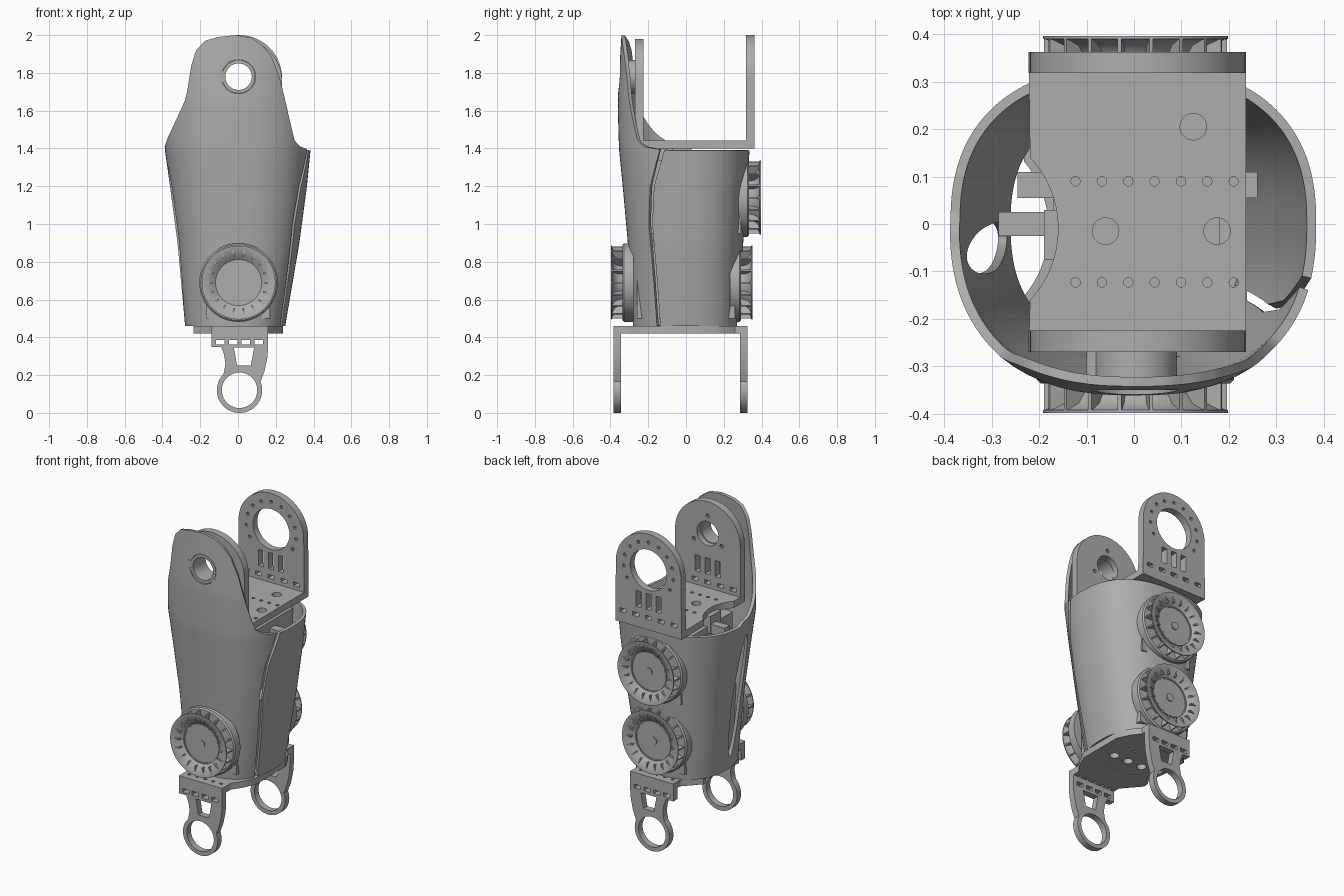
import bpy, bmesh, math
from mathutils import Matrix, Vector

if "Cube" in bpy.data.objects:
    bpy.data.objects.remove(bpy.data.objects["Cube"])

grey = bpy.data.materials.new("mid_grey")
grey.use_nodes = True
GREY = (0.42, 0.42, 0.42, 1)
grey.diffuse_color = GREY
grey.node_tree.nodes["Principled BSDF"].inputs["Base Color"].default_value = GREY


def link(name, mesh, matrix=None):
    ob = bpy.data.objects.new(name, mesh)
    bpy.context.scene.collection.objects.link(ob)
    mesh.materials.clear()
    mesh.materials.append(grey)
    if matrix:
        ob.matrix_world = matrix
    return ob


def from_bmesh(name, bm, matrix=None):
    mesh = bpy.data.meshes.new(name)
    bm.to_mesh(mesh)
    bm.free()
    return link(name, mesh, matrix)


def bake(ob):
    bpy.context.view_layer.update()
    dg = bpy.context.evaluated_depsgraph_get()
    mesh = bpy.data.meshes.new_from_object(ob.evaluated_get(dg))
    ob.modifiers.clear()
    ob.data = mesh


def smooth(ob, angle=32):
    bpy.ops.object.select_all(action='DESELECT')
    ob.select_set(True)
    bpy.context.view_layer.objects.active = ob
    bpy.ops.object.shade_smooth_by_angle(angle=math.radians(angle))


def arc(cx, cy, r, a0=0, a1=360, n=32):
    full = abs(a1 - a0) == 360
    steps = n if full else n - 1
    angles = [math.radians(a0 + (a1 - a0) * i / steps) for i in range(n)]
    return [(cx + r * math.cos(a), cy + r * math.sin(a)) for a in angles]


def rect(cx, cy, w, h):
    return [(cx - w / 2, cy - h / 2), (cx + w / 2, cy - h / 2),
            (cx + w / 2, cy + h / 2), (cx - w / 2, cy + h / 2)]


def plate(name, loops, thick, loc, upright):
    """Flat plate from an outline followed by hole loops."""
    cu = bpy.data.curves.new(name, 'CURVE')
    cu.dimensions = '2D'
    cu.fill_mode = 'BOTH'
    cu.extrude = thick / 2
    for loop in loops:
        sp = cu.splines.new('POLY')
        sp.points.add(len(loop) - 1)
        for p, (x, y) in zip(sp.points, loop):
            p.co = (x, y, 0, 1)
        sp.use_cyclic_u = True
    tmp = bpy.data.objects.new(name + "_curve", cu)
    bpy.context.scene.collection.objects.link(tmp)
    bake_mesh = None
    bpy.context.view_layer.update()
    dg = bpy.context.evaluated_depsgraph_get()
    bake_mesh = bpy.data.meshes.new_from_object(tmp.evaluated_get(dg))
    bpy.data.objects.remove(tmp)
    turn = Matrix.Rotation(math.pi / 2, 4, 'X') if upright else Matrix()
    ob = link(name, bake_mesh, Matrix.Translation(loc) @ turn)
    smooth(ob)
    return ob


def box(name, lo, hi):
    bm = bmesh.new()
    lo, hi = Vector(lo), Vector(hi)
    m = Matrix.Translation((lo + hi) / 2) @ Matrix.Diagonal((*(hi - lo), 1))
    bmesh.ops.create_cube(bm, size=1, matrix=m)
    return from_bmesh(name, bm)


def lerp_table(table, k):
    if k <= table[0][0]:
        return table[0][1:]
    for a, b in zip(table, table[1:]):
        if k <= b[0]:
            f = (k - a[0]) / (b[0] - a[0])
            return [p + (q - p) * f for p, q in zip(a[1:], b[1:])]
    return table[-1][1:]


# Shell: height -> half sizes toward -x, +x, -y, +y
SECTION = [(.46, .28, .25, .28, .27), (.9, .32, .325, .308, .303), (1.2, .36, .365, .335, .325),
           (1.4, .388, .385, .355, .337), (1.65, .388, .385, .362, .337), (2, .388, .385, .342, .337)]
# Top edge of the front panel: x -> height
RIM = [(-.388, 1.41), (-.375, 1.45), (-.32, 1.57), (-.28, 1.66), (-.26, 1.75), (-.252, 1.82),
       (-.22, 1.92), (-.17, 1.97), (-.1, 1.99), (0, 2), (.08, 1.985), (.14, 1.94), (.18, 1.885),
       (.22, 1.78), (.27, 1.56), (.3, 1.44), (.33, 1.41), (.38, 1.39)]
SEAM = [(.46, .145), (.7, .162), (1, .188), (1.2, .18), (1.4, .125)]
POWER = 2.4


def shell_point(a, z):
    xn, xp, yn, yp = lerp_table(SECTION, z)
    c, s = math.cos(a), math.sin(a)
    return Vector(((xp if c > 0 else -xn) * abs(c) ** (2 / POWER),
                   (yp if s > 0 else -yn) * abs(s) ** (2 / POWER), z))


def seam_angle(z):
    return -math.asin((lerp_table(SEAM, z)[0] / lerp_table(SECTION, z)[2]) ** (POWER / 2))


def build_shell(cols=180, rows=28, gap=.075):
    bm = bmesh.new()
    grid = []
    for i in range(cols + 1):
        turn = gap / 2 + (2 * math.pi - gap) * i / cols
        edge = shell_point(seam_angle(1.4) - turn, 1.4)
        top = lerp_table(RIM, edge.x)[0] if edge.y < 0 else 1.39
        zs = [.46 + (top - .46) * j / rows for j in range(rows + 1)]
        grid.append([bm.verts.new(shell_point(seam_angle(z) - turn, z)) for z in zs])
    for a, b in zip(grid, grid[1:]):
        for j in range(rows):
            bm.faces.new((a[j], a[j + 1], b[j + 1], b[j]))
    ob = from_bmesh("shell", bm)
    mod = ob.modifiers.new("thickness", 'SOLIDIFY')
    mod.thickness, mod.offset = .02, -1
    # Pivot hole in the front panel and lens shaped slot in the side
    bm = bmesh.new()
    bmesh.ops.create_cone(bm, cap_ends=True, segments=40, radius1=.09, radius2=.09, depth=.3,
                          matrix=Matrix.Translation((.003, -.34, 1.78)) @ Matrix.Rotation(math.pi / 2, 4, 'X'))
    hole = from_bmesh("pivot_cutter", bm)
    bm = bmesh.new()
    bmesh.ops.create_uvsphere(bm, u_segments=24, v_segments=24, radius=1,
                              matrix=Matrix.Translation((-.33, -.05, .92)) @ Matrix.Rotation(.06, 4, 'X')
                              @ Matrix.Diagonal((.16, .05, .4, 1)))
    slot = from_bmesh("slot_cutter", bm)
    for cutter in (hole, slot):
        cutter.hide_render = True
        mod = ob.modifiers.new("cut", 'BOOLEAN')
        mod.operation, mod.object, mod.solver = 'DIFFERENCE', cutter, 'EXACT'
    bake(ob)
    for cutter in (hole, slot):
        bpy.data.objects.remove(cutter)
    smooth(ob, 40)


def lathe(name, profile, matrix, closed=False, steps=72):
    bm = bmesh.new()
    vs = [bm.verts.new((r, 0, d)) for r, d in profile]
    es = [bm.edges.new(p) for p in zip(vs, vs[1:])]
    if closed:
        es.append(bm.edges.new((vs[-1], vs[0])))
    bmesh.ops.spin(bm, geom=vs + es, cent=(0, 0, 0), axis=(0, 0, 1),
                   angle=2 * math.pi, steps=steps, use_merge=False)
    bmesh.ops.remove_doubles(bm, verts=bm.verts, dist=1e-4)
    bmesh.ops.recalc_face_normals(bm, faces=bm.faces)
    ob = from_bmesh(name, bm, matrix)
    smooth(ob)
    return ob


# Finned wheel: trumpet shaped dish over a flange, joined by radial fins
WHEEL = [(0, -.05), (.208, -.05), (.208, 0), (.2, .008), (.14, .008), (.145, .03), (.16, .05), (.186, .062),
         (.195, .064), (.195, .07), (.186, .07), (.15, .056), (.122, .034), (.122, .04), (.115, .04),
         (.115, .036), (.024, .036), (.024, .042), (0, .042)]


def wheel(name, y, z, front):
    m = Matrix.Translation((.003, y, z)) @ Matrix.Rotation(math.pi / 2 * (1 if front else -1), 4, 'X')
    lathe(name, WHEEL, m)
    bm = bmesh.new()
    for k in range(18):
        bmesh.ops.create_cube(bm, size=1, matrix=Matrix.Rotation(math.tau * k / 18, 4, 'Z')
                              @ Matrix.Translation((.165, 0, .035)) @ Matrix.Diagonal((.056, .008, .062, 1)))
    from_bmesh(name + "_fins", bm, m)


build_shell()
wheel("front_wheel", -.328, .69, True)
wheel("lower_back_wheel", .282, .69, False)
wheel("upper_back_wheel", .326, 1.14, False)

# Upper bracket
CX = .007
slots = [rect(CX + .07 * i, 1.575, .035, .1) for i in (-1, 0, 1)]
slots += [rect(CX + .088 * i, 1.475, .042, .024) for i in range(-2, 3)]


def ear(top):
    return [(-.222, 1.4), (.236, 1.4)] + arc(CX, top - .226, .226, 0, 180, 40) 


ring = [arc(CX + .172 * math.cos(t), 1.775 + .172 * math.sin(t), .01, n=10)
        for t in (math.radians(-30 + 24 * k) for k in range(11))]
plate("upper_back_ear", [ear(2), arc(CX, 1.775, .127, n=48)] + ring + slots, .044, (0, .34, 0), True)
screws = [arc(CX + .11 * math.cos(t), 1.78 + .11 * math.sin(t), .012, n=10)
          for t in (math.radians(a) for a in (90, 210, 330))]
plate("upper_front_ear", [ear(1.98), arc(CX, 1.78, .075, n=40)] + screws + slots, .045, (0, -.247, 0), True)
rows = [arc(-.123 + .0555 * k, y, .01, n=10) for k in range(7) for y in (.09, -.123)]
bores = [arc(x, y, .028, n=24) for x, y in ((.125, .205), (-.06, -.015), (.175, -.015))]
notch = arc(-.38, -.01, .22, 43, -43, 20)
deck = [(-.222, -.265), (.236, -.265), (.236, .36), (-.222, .36)] + notch
plate("upper_deck", [deck] + rows + bores, .042, (0, 0, 1.42), False)

# Pivot collar between front ear and shell
lathe("pivot_collar", [(.07, 0), (.088, 0), (.088, .09), (.07, .09)],
      Matrix.Translation((.003, -.26, 1.78)) @ Matrix.Rotation(math.pi / 2, 4, 'X'), closed=True)
box("pivot_key", (-.1, -.35, 1.75), (-.07, -.27, 1.81))

# Lower bracket
leg = [(.16, .35), (.16, .46), (-.14, .46), (-.14, .35), (-.09, .35), (-.074, .31), (-.066, .26)]
leg += arc(.008, .12, .12, 135, 382, 44) + [(.14, .22), (.155, .29)]
leg_holes = [arc(.008, .12, .094, n=40), [(-.022, .345), (.085, .345), (.068, .25), (-.005, .25)]]
leg_holes += [rect(.008 + .068 * k, .375, .045, .024) for k in (-1.5, -.5, .5, 1.5)]
for name, y in (("lower_front_leg", -.365), ("lower_back_leg", .305)):
    plate(name, [leg] + leg_holes, .04, (0, y, 0), True)
base = [(-.14, -.385), (.16, -.385), (.16, -.3), (.2, -.24), (.238, -.16), (.238, .13), (.2, .21), (.16, .26),
        (.16, .325), (-.14, .325), (-.14, .26), (-.235, .16)] + arc(-.4, -.01, .22, 40, -40, 20) + [(-.235, -.19), (-.14, -.3)]
base_holes = [arc(.008 + .055 * k, y, .01, n=10) for k in (-2, -1, 0, 1, 2) for y in (-.335, -.14, .08, .275)]
base_holes += [arc(x, -.03, .028, n=24) for x in (-.08, .02, .12)]
plate("lower_deck", [base] + base_holes, .04, (0, 0, .44), False)

# Drive units inside the shell with their mounting lugs
box("lower_drive", (-.17, -.26, .5), (.17, .26, .88))
box("upper_drive", (-.17, -.22, .95), (.18, .29, 1.34))
for x0, x1 in ((-.245, -.17), (.18, .26)):
    box("mounting_lug", (x0, .055, 1.1), (x1, .11, 1.3))
box("cable_clip", (-.285, -.025, 1.3), (-.15, .025, 1.36))
box("cable_clip_base", (-.19, -.075, 1.3), (-.12, .03, 1.41))
